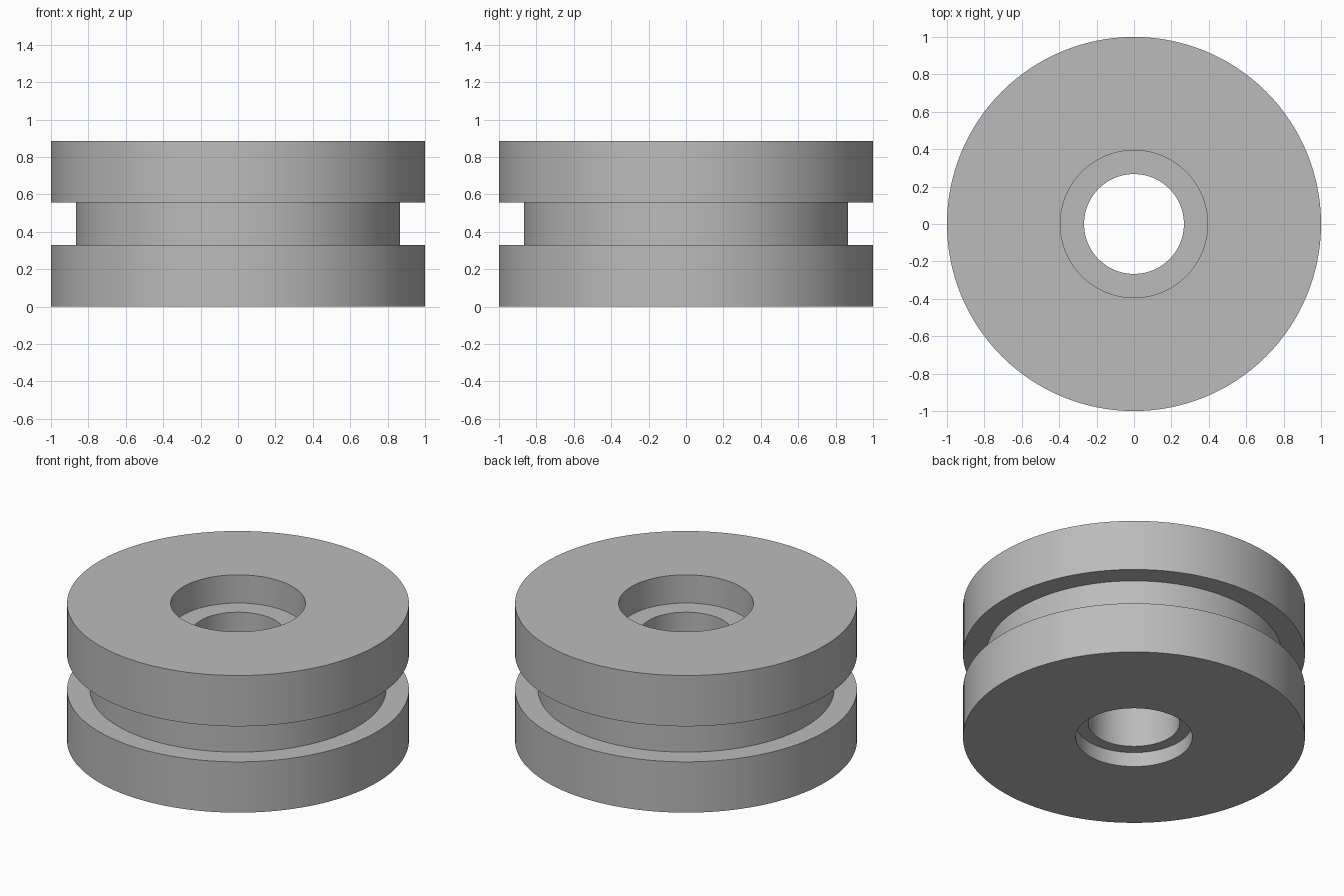
import bpy, bmesh, math

cube = bpy.data.objects.get("Cube")
if cube:
    bpy.data.objects.remove(cube, do_unlink=True)

# Plain grey metal
grey = bpy.data.materials.new("grey_metal")
grey.use_nodes = True
grey.diffuse_color = (0.5, 0.5, 0.5, 1)
grey.node_tree.nodes["Principled BSDF"].inputs["Base Color"].default_value = (0.5, 0.5, 0.5, 1)


def lathe(name, profile, steps=128):
    """Spin a closed (radius, height) profile around z."""
    bm = bmesh.new()
    verts = [bm.verts.new((r, 0, z)) for r, z in profile]
    edges = [bm.edges.new((v, verts[i - 1])) for i, v in enumerate(verts)]
    bmesh.ops.spin(bm, geom=verts + edges, cent=(0, 0, 0), axis=(0, 0, 1),
                   angle=math.tau, steps=steps, use_merge=True)
    bmesh.ops.remove_doubles(bm, verts=bm.verts, dist=1e-5)
    bmesh.ops.recalc_face_normals(bm, faces=bm.faces)
    mesh = bpy.data.meshes.new(name)
    bm.to_mesh(mesh)
    bm.free()
    mesh.materials.append(grey)
    obj = bpy.data.objects.new(name, mesh)
    bpy.context.collection.objects.link(obj)
    bpy.ops.object.select_all(action="DESELECT")
    obj.select_set(True)
    bpy.context.view_layer.objects.active = obj
    bpy.ops.object.shade_smooth_by_angle(angle=math.radians(30))
    return obj


HEIGHT, RIM, GROOVE, HOLE = 0.885, 1.0, 0.866, 0.267
GROOVE_LOW, GROOVE_HIGH = 0.328, 0.557
TOP_BORE, TOP_LEDGE = 0.394, 0.703
LOW_BORE, LOW_LEDGE = 0.341, 0.094

# Grooved roller with a through hole, counterbored at both ends
lathe("grooved_roller", [
    (LOW_BORE, 0), (RIM, 0), (RIM, GROOVE_LOW), (GROOVE, GROOVE_LOW),
    (GROOVE, GROOVE_HIGH), (RIM, GROOVE_HIGH), (RIM, HEIGHT), (TOP_BORE, HEIGHT),
    (TOP_BORE, TOP_LEDGE), (HOLE, TOP_LEDGE), (HOLE, LOW_LEDGE), (LOW_BORE, LOW_LEDGE),
])
